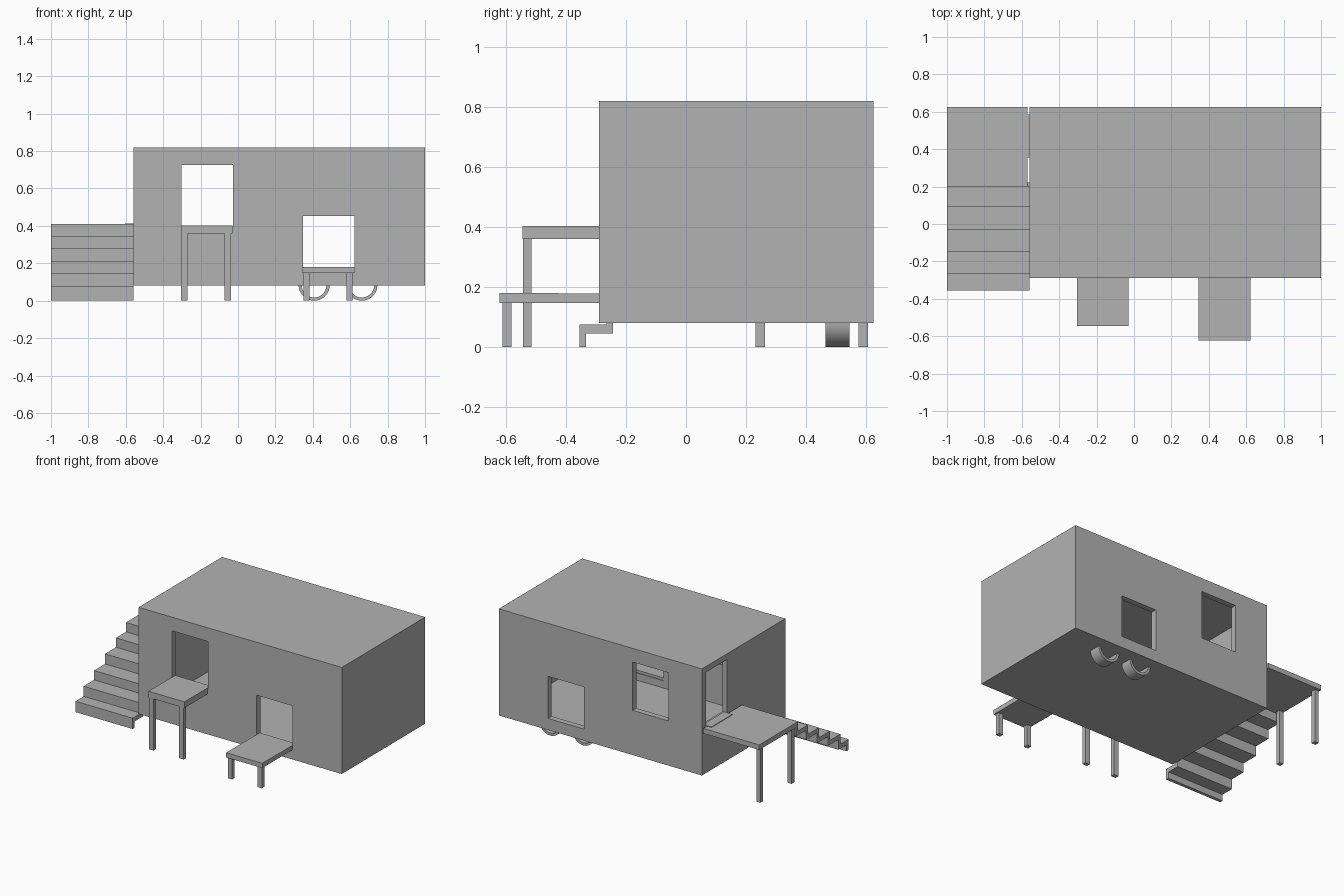
import bpy, bmesh, math

if "Cube" in bpy.data.objects:
    bpy.data.objects.remove(bpy.data.objects["Cube"], do_unlink=True)

GREY = (0.45, 0.45, 0.45, 1)
grey = bpy.data.materials.new("plain_grey")
grey.use_nodes = True
grey.diffuse_color = GREY
grey.node_tree.nodes["Principled BSDF"].inputs["Base Color"].default_value = GREY


def finish(name, bm):
    bmesh.ops.recalc_face_normals(bm, faces=bm.faces)
    mesh = bpy.data.meshes.new(name)
    bm.to_mesh(mesh)
    bm.free()
    mesh.materials.append(grey)
    obj = bpy.data.objects.new(name, mesh)
    bpy.context.collection.objects.link(obj)
    return obj


def box(name, xs, ys, zs):
    bm = bmesh.new()
    bmesh.ops.create_cube(bm, size=1)
    for v in bm.verts:
        for axis, span in enumerate((xs, ys, zs)):
            v.co[axis] = span[0] if v.co[axis] < 0 else span[1]
    return finish(name, bm)


def extrude_profile(name, points, offset):
    bm = bmesh.new()
    face = bm.faces.new([bm.verts.new(p) for p in points])
    new = bmesh.ops.extrude_face_region(bm, geom=[face])["geom"]
    bmesh.ops.translate(bm, vec=offset,
                        verts=[g for g in new if isinstance(g, bmesh.types.BMVert)])
    return finish(name, bm)


def cut(target, xs, ys, zs):
    cutter = box("cutter", xs, ys, zs)
    cutter.hide_render = True
    mod = target.modifiers.new("opening", "BOOLEAN")
    mod.operation, mod.solver, mod.object = "DIFFERENCE", "EXACT", cutter
    bpy.context.view_layer.objects.active = target
    bpy.ops.object.modifier_apply(modifier=mod.name)
    bpy.data.objects.remove(cutter, do_unlink=True)


# Hollow house with openings through front and back, and a side doorway
house = box("house_shell", (-0.56, 1), (-0.29, 0.625), (0.08, 0.82))
cut(house, (-0.525, 0.965), (-0.25, 0.585), (0.11, 0.785))
cut(house, (-0.302, -0.028), (-0.4, 0.8), (0.39, 0.725))
cut(house, (0.347, 0.622), (-0.4, 0.8), (0.16, 0.452))
cut(house, (-0.7, -0.5), (0.35, 0.58), (0.41, 0.78))

# Front tables reaching into the openings, each on two outer legs
box("high_table_top", (-0.305, -0.03), (-0.545, -0.255), (0.36, 0.403))
box("low_table_outer_top", (0.345, 0.622), (-0.622, -0.425), (0.147, 0.18))
box("low_table_inner_top", (0.345, 0.622), (-0.425, -0.255), (0.147, 0.178))
for i, x in enumerate((-0.305, -0.072)):
    box(f"high_table_leg_{i + 1}", (x, x + 0.035), (-0.543, -0.515), (0, 0.37))
for i, x in enumerate((0.35, 0.58)):
    box(f"low_table_leg_{i + 1}", (x, x + 0.032), (-0.612, -0.582), (0, 0.155))

# Side landing with its legs and doorstep
box("landing", (-1, -0.57), (0.2, 0.625), (0.375, 0.41))
box("doorstep", (-0.605, -0.54), (0.355, 0.585), (0.4, 0.414))
for i, y in enumerate((0.232, 0.575)):
    box(f"landing_leg_{i + 1}", (-0.995, -0.965), (y, y + 0.031), (0, 0.385))

# Thin zigzag stairs climbing to the landing
fronts = (-0.355, -0.265, -0.15, -0.03, 0.09, 0.2)
heights = (0, 0.075, 0.145, 0.21, 0.28, 0.345, 0.41)
upper, lower = [], []
for i, y in enumerate(fronts):
    upper += [(-1, y, heights[i]), (-1, y, heights[i + 1])]
    lower += [(-1, y + 0.022, max(heights[i] - 0.03, 0)),
              (-1, y + 0.022, heights[i + 1] - 0.03)]
extrude_profile("stairs", upper + lower[::-1], (0.44, 0, 0))

# Curved half rings under the floor
for n, x in enumerate((0.407, 0.662)):
    arc = [math.pi + math.pi * k / 24 for k in range(25)]
    outline = [(x + r * math.cos(a), 0.465, 0.083 + r * math.sin(a))
               for r, angles in ((0.083, arc), (0.066, arc[::-1])) for a in angles]
    ring = extrude_profile(f"half_ring_{n + 1}", outline, (0, 0.08, 0))
    bpy.ops.object.select_all(action="DESELECT")
    ring.select_set(True)
    bpy.context.view_layer.objects.active = ring
    bpy.ops.object.shade_smooth_by_angle(angle=math.radians(30))
